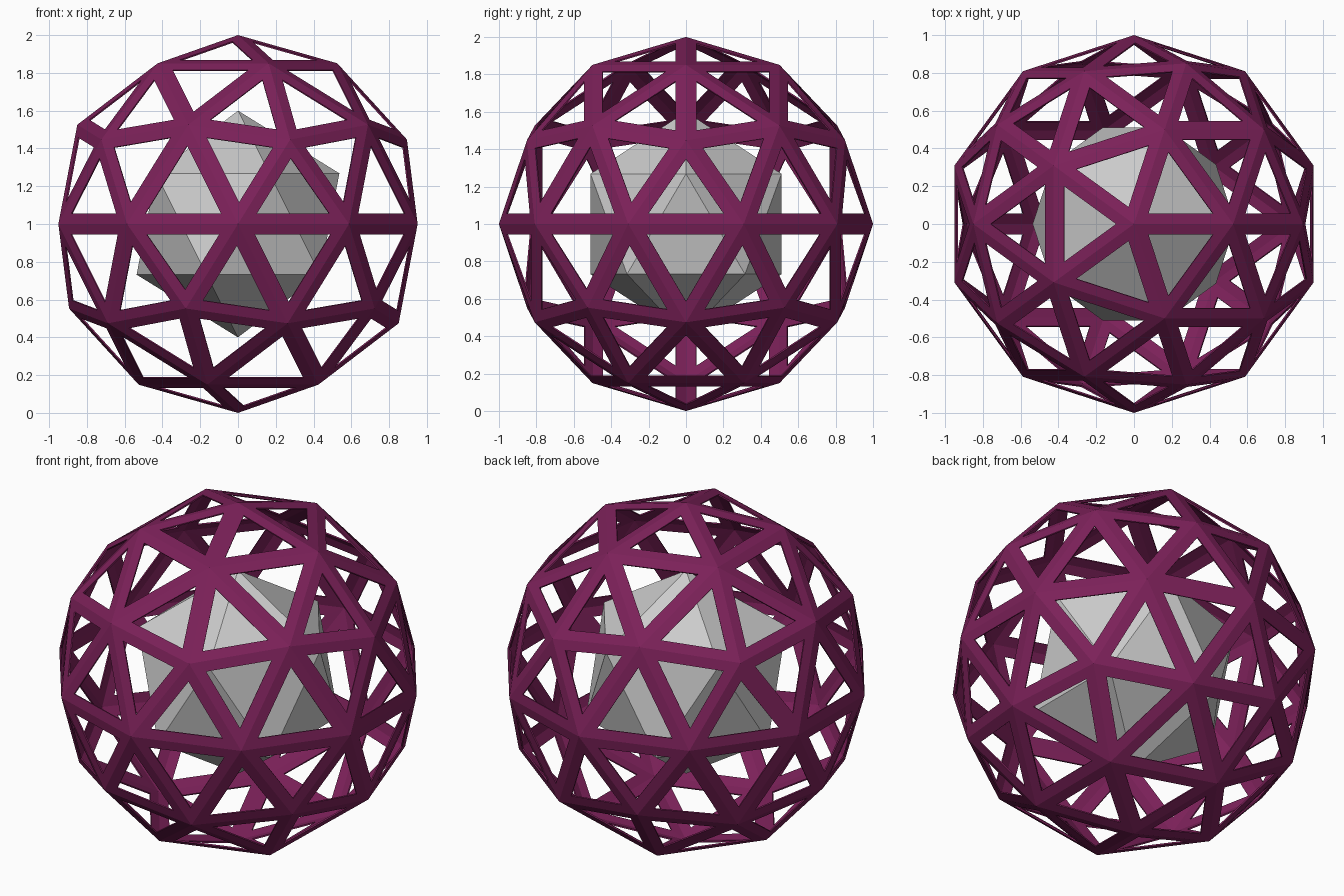
import bpy, bmesh

if "Cube" in bpy.data.objects:
    bpy.data.objects.remove(bpy.data.objects["Cube"])

# Inner core: plain icosahedron
bpy.ops.mesh.primitive_ico_sphere_add(subdivisions=1, radius=0.6, location=(0, 0, 1))
bpy.context.object.name = "inner_core"

# Outer cage: once-divided icosahedron, every triangle cut open to leave flat struts
bpy.ops.mesh.primitive_ico_sphere_add(subdivisions=2, radius=1.0, location=(0, 0, 1))
cage = bpy.context.object
cage.name = "lattice_cage"
bm = bmesh.new()
bm.from_mesh(cage.data)
holes = bm.faces[:]
bmesh.ops.inset_individual(bm, faces=holes, thickness=0.057, use_even_offset=True)
bmesh.ops.delete(bm, geom=holes, context='FACES')
bm.to_mesh(cage.data)
bm.free()

# Thin sheet thickness, growing inwards
shell = cage.modifiers.new("sheet", 'SOLIDIFY')
shell.thickness = 0.008
shell.offset = -1

# Plum colour
mat = bpy.data.materials.new("plum")
mat.diffuse_color = (0.2, 0.015, 0.1, 1)
mat.use_nodes = True
mat.node_tree.nodes["Principled BSDF"].inputs["Base Color"].default_value = mat.diffuse_color
cage.data.materials.append(mat)
